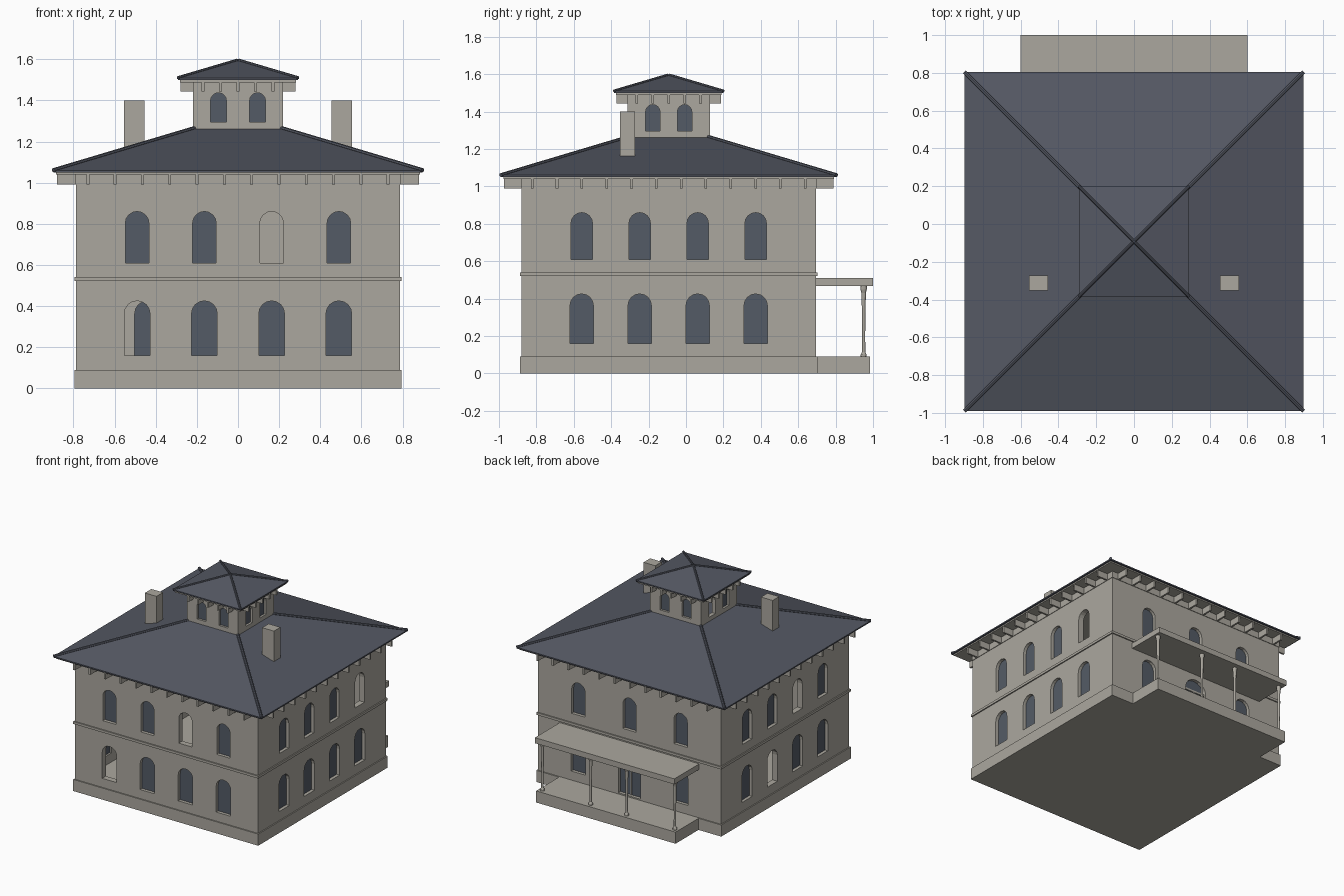
import bpy, bmesh, math
from mathutils import Matrix, Vector

if "Cube" in bpy.data.objects:
    bpy.data.objects.remove(bpy.data.objects["Cube"], do_unlink=True)

CY = -0.0925      # centre of the house in y
HALF = 0.787      # half width of the main walls
CUP = 0.22        # half width of the cupola walls


def material(name, rgb):
    m = bpy.data.materials.new(name)
    m.use_nodes = True
    m.diffuse_color = (*rgb, 1)
    m.node_tree.nodes["Principled BSDF"].inputs["Base Color"].default_value = (*rgb, 1)
    return m


STONE = material("warm grey stone", (0.41, 0.39, 0.345))
SLATE = material("dark slate", (0.09, 0.098, 0.125))
GLASS = material("blue grey glass", (0.088, 0.105, 0.132))


def finish(name, bm, mat):
    mesh = bpy.data.meshes.new(name)
    bm.to_mesh(mesh)
    bm.free()
    ob = bpy.data.objects.new(name, mesh)
    bpy.context.collection.objects.link(ob)
    if mat:
        mesh.materials.append(mat)
    return ob


def frustum(bm, h0, h1, z0, z1):
    """Square block about the house axis, half width h0 below and h1 above."""
    r = bmesh.ops.create_cone(bm, cap_ends=True, segments=4, depth=z1 - z0,
                              radius1=h0 * math.sqrt(2), radius2=h1 * math.sqrt(2))
    bmesh.ops.transform(bm, verts=r["verts"], matrix=Matrix.Translation((0, CY, (z0 + z1) / 2))
                        @ Matrix.Rotation(math.pi / 4, 4, "Z"))
    return r["verts"]


def box(bm, lo, hi, matrix=Matrix()):
    lo, hi = Vector(lo), Vector(hi)
    r = bmesh.ops.create_cube(bm, size=1)
    bmesh.ops.transform(bm, verts=r["verts"], matrix=matrix
                        @ Matrix.Translation((lo + hi) / 2) @ Matrix.Diagonal((*(hi - lo), 1)))


def side(k):
    """Frame of wall k (front, +x, back, -x): x along the wall, -y outward."""
    return Matrix.Translation((0, CY, 0)) @ Matrix.Rotation(k * math.pi / 2, 4, "Z")


def arch(bm, k, u, w, z0, z1, near, far):
    """Round-headed prism in wall k between two distances from the axis."""
    r = w / 2
    pts = [(u - r, z0), (u + r, z0)]
    for i in range(9):
        a = math.pi * i / 8
        pts.append((u + r * math.cos(a), z1 - r + r * math.sin(a)))
    face = bm.faces.new([bm.verts.new(side(k) @ Vector((x, -far, z))) for x, z in pts])
    ext = bmesh.ops.extrude_face_region(bm, geom=[face])
    verts = [g for g in ext["geom"] if isinstance(g, bmesh.types.BMVert)]
    bmesh.ops.translate(bm, verts=verts, vec=side(k).to_3x3() @ Vector((0, far - near, 0)))


def walls(name, half, thick, z0, z1, openings):
    """Hollow square walls pierced by arched openings, with set-back panes."""
    bm = bmesh.new()
    frustum(bm, half, half, z0, z1)
    inner = frustum(bm, half - thick, half - thick, z0 + 0.01, z1 - 0.01)
    bmesh.ops.reverse_faces(bm, faces=list({f for v in inner for f in v.link_faces}))
    ob = finish(name, bm, None)

    cut, panes = bmesh.new(), bmesh.new()
    for k, u, w, a, b, glazed in openings:
        arch(cut, k, u, w, a, b, half - thick * 2, half + 0.02)
        if glazed:
            arch(panes, k, u, w, a, b, half - thick * 0.7, half - thick * 0.55)
    for b in (cut, panes):
        bmesh.ops.recalc_face_normals(b, faces=b.faces)
    cutter = finish(name + "_cutter", cut, None)
    cutter.hide_render = True
    mod = ob.modifiers.new("openings", "BOOLEAN")
    mod.object, mod.operation, mod.solver = cutter, "DIFFERENCE", "EXACT"
    dg = bpy.context.evaluated_depsgraph_get()
    ob.data = bpy.data.meshes.new_from_object(ob.evaluated_get(dg))
    ob.modifiers.clear()
    bpy.data.objects.remove(cutter, do_unlink=True)
    ob.data.materials.clear()
    ob.data.materials.append(STONE)
    for p in ob.data.polygons:
        p.material_index = 0
    finish(name + "_window_panes", panes, GLASS)


# Window layout; a few openings are left unglazed
unglazed = {(0, "up", 2), (0, "low", 0), (1, "up", 3), (3, "low", 1), (3, "up", 2)}
rows = {"low": (0.125, 0.16, 0.425), "up": (0.115, 0.61, 0.86)}
openings = []
for k in range(4):
    step = 0.327 if k == 0 else 0.31
    us = [-0.44, 0, 0.44] if k == 2 else [step * (i - 1.5) for i in range(4)]
    for row, (w, z0, z1) in rows.items():
        for i, u in enumerate(us):
            if k == 2 and row == "low" and i == 1:
                openings.append((k, u, 0.19, 0.1, 0.425, True))   # porch door
            else:
                openings.append((k, u, w, z0, z1, (k, row, i) not in unglazed))
walls("main_walls", HALF, 0.045, 0.08, 1.045, openings)
walls("cupola_walls", CUP, 0.03, 1.2, 1.495,
      [(k, s * (0.085 if k % 2 else 0.095), 0.077, 1.295, 1.437, (k, s) != (3, -1))
       for k in range(4) for s in (-1, 1)])

# Door bars
bm = bmesh.new()
d = HALF - 0.018
for lo, hi in (((-0.095, 0.33), (0.095, 0.345)), ((-0.006, 0.1), (0.006, 0.33))):
    box(bm, (lo[0], -d, lo[1]), (hi[0], -d + 0.012, hi[1]), side(2))
finish("door_bars", bm, STONE)

# Plinth, belt course and frieze
for name, half, z0, z1 in (("plinth", 0.796, 0, 0.09), ("belt_course", 0.796, 0.522, 0.541),
                           ("frieze", 0.791, 0.99, 1.04)):
    bm = bmesh.new()
    frustum(bm, half, half, z0, z1)
    if name != "plinth":     # open band around the walls
        bmesh.ops.delete(bm, geom=[f for f in bm.faces if abs(f.normal.z) > 0.5], context="FACES_ONLY")
    ob = finish(name, bm, STONE)
    if name != "plinth":
        s = ob.modifiers.new("thickness", "SOLIDIFY")
        s.thickness = half - HALF + 0.005


def eaves(name, wall, reach, z0, z1, count, span):
    """Soffit slab carried on a row of plate brackets on every side."""
    bm = bmesh.new()
    frustum(bm, reach, reach, z1 - 0.012, z1)
    for k in range(4):
        for i in range(count):
            u = -span + 2 * span * i / (count - 1)
            box(bm, (u - 0.007, -reach + 0.004, z0), (u + 0.007, -wall + 0.005, z1 - 0.006), side(k))
    finish(name, bm, STONE)


eaves("main_eaves_brackets", HALF, 0.884, 0.99, 1.052, 12, 0.73)
eaves("cupola_eaves_brackets", CUP, 0.283, 1.443, 1.5, 5, 0.17)


def hip_roof(name, half, top, z0, z1, rod):
    """Thin-edged hipped roof with a round capping along each hip."""
    bm = bmesh.new()
    frustum(bm, half, half, z0, z0 + 0.01)
    frustum(bm, half, top, z0 + 0.01, z1)
    finish(name, bm, SLATE)
    bm = bmesh.new()
    for sx in (-1, 1):
        for sy in (-1, 1):
            a = Vector((sx * half, CY + sy * half, z0 + 0.01))
            b = Vector((sx * top, CY + sy * top, z1))
            r = bmesh.ops.create_cone(bm, cap_ends=True, segments=8, radius1=rod,
                                      radius2=rod, depth=(b - a).length)
            turn = (b - a).to_track_quat("Z", "Y").to_matrix().to_4x4()
            bmesh.ops.transform(bm, verts=r["verts"], matrix=Matrix.Translation((a + b) / 2) @ turn)
    finish(name + "_hip_caps", bm, SLATE)


hip_roof("main_roof", 0.897, 0.2, 1.05, 1.268, 0.011)
hip_roof("cupola_roof", 0.292, 0.004, 1.5, 1.595, 0.008)

# Chimneys
for name, s in (("left_chimney", 1), ("right_chimney", -1)):
    bm = bmesh.new()
    x = s * 0.505
    box(bm, (x - 0.05, -0.352, 1.1), (x + 0.05, -0.272, 1.4))
    finish(name, bm, STONE)

# Back porch
for name, lo, hi in (("porch_floor", (-0.6, 0.68, 0), (0.6, 0.985, 0.09)),
                     ("porch_roof", (-0.6, 0.68, 0.467), (0.6, 1.0, 0.51))):
    bm = bmesh.new()
    box(bm, lo, hi)
    finish(name, bm, STONE)

# Turned porch columns: radius and height up the shaft
profile = [(0.016, 0.09), (0.016, 0.1), (0.009, 0.115), (0.008, 0.2), (0.01, 0.35),
           (0.012, 0.43), (0.017, 0.45), (0.017, 0.467)]
for n, x in enumerate((-0.57, -0.155, 0.155, 0.57), 1):
    bm = bmesh.new()
    vs = [bm.verts.new((x + r, 0.95, z)) for r, z in profile]
    es = [bm.edges.new(p) for p in zip(vs, vs[1:])]
    bmesh.ops.spin(bm, geom=vs + es, cent=(x, 0.95, 0), axis=(0, 0, 1),
                   angle=math.tau, steps=12)
    bmesh.ops.remove_doubles(bm, verts=bm.verts, dist=0.0005)
    bmesh.ops.recalc_face_normals(bm, faces=bm.faces)
    finish(f"porch_column_{n}", bm, STONE)
